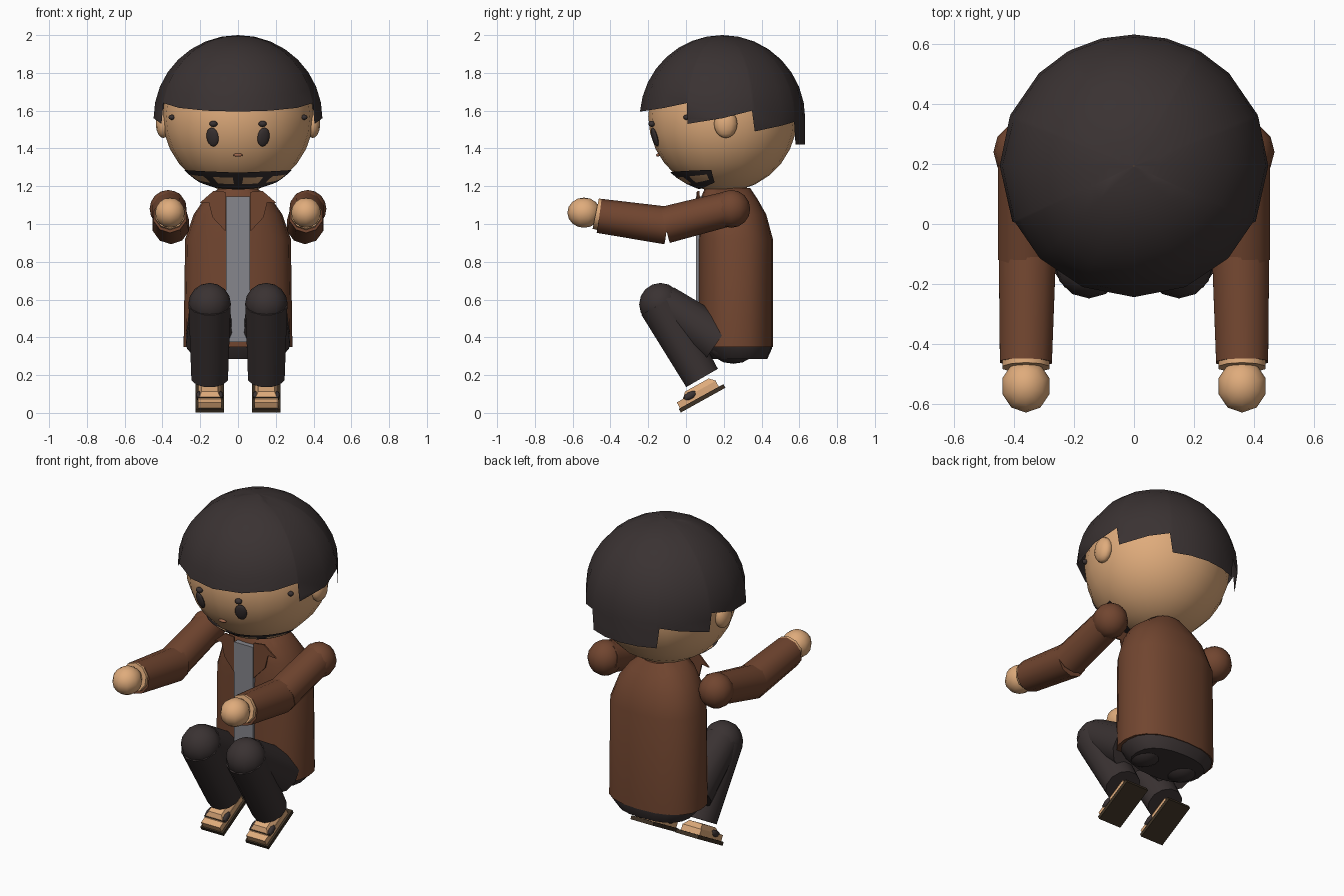
import bpy, bmesh, math
from mathutils import Vector, Matrix

if "Cube" in bpy.data.objects:
    bpy.data.objects.remove(bpy.data.objects["Cube"])


def material(name, rgb):
    m = bpy.data.materials.new(name)
    m.diffuse_color = (*rgb, 1)
    m.use_nodes = True
    m.node_tree.nodes["Principled BSDF"].inputs["Base Color"].default_value = m.diffuse_color
    return m


SKIN = material("skin", (0.74, 0.41, 0.20))
BROWN = material("jacket brown", (0.165, 0.060, 0.029))
DARK = material("charcoal", (0.042, 0.032, 0.032))
GREY = material("shirt grey", (0.24, 0.24, 0.265))
SOLE = material("sole brown", (0.045, 0.030, 0.017))
LIP = material("lip brown", (0.33, 0.13, 0.07))


def make(name, bm, mats, angle=40):
    bmesh.ops.recalc_face_normals(bm, faces=bm.faces)
    me = bpy.data.meshes.new(name)
    bm.to_mesh(me)
    bm.free()
    ob = bpy.data.objects.new(name, me)
    bpy.context.collection.objects.link(ob)
    for m in mats:
        me.materials.append(m)
    bpy.ops.object.select_all(action='DESELECT')
    ob.select_set(True)
    bpy.context.view_layer.objects.active = ob
    if angle:
        bpy.ops.object.shade_smooth_by_angle(angle=math.radians(angle))
    return ob


def loft(name, rings, mat, caps=True, closed=True, angle=40):
    bm = bmesh.new()
    rows = [[bm.verts.new(p) for p in r] for r in rings]
    n = len(rows[0])
    for a, b in zip(rows, rows[1:]):
        for i in range(n if closed else n - 1):
            j = (i + 1) % n
            bm.faces.new((a[i], a[j], b[j], b[i]))
    if caps:
        bm.faces.new(rows[0])
        bm.faces.new(rows[-1])
    return make(name, bm, [mat], angle)


def tube(name, p0, p1, r0, r1, mat, n=10):
    p0, p1 = Vector(p0), Vector(p1)
    q = (p1 - p0).to_track_quat('Z', 'Y')
    circle = [Vector((math.cos(t), math.sin(t), 0)) for t in
              (2 * math.pi * (i + .5) / n for i in range(n))]
    return loft(name, [[p + q @ (c * r) for c in circle]
                       for p, r in ((p0, r0), (p1, r1))], mat, angle=50)


def ball(name, c, r, mat, seg=12, rings=8, rot=None):
    bm = bmesh.new()
    bmesh.ops.create_uvsphere(bm, u_segments=seg, v_segments=rings, radius=1)
    m = Matrix.Translation(c) @ (rot or Matrix()) @ Matrix.Diagonal((*r, 1))
    bmesh.ops.transform(bm, matrix=m, verts=bm.verts)
    return make(name, bm, [mat], 60)


def box(name, c, size, mat, rot=None, taper=1.0):
    bm = bmesh.new()
    bmesh.ops.create_cube(bm, size=1)
    for v in bm.verts:
        if v.co.z > 0:
            v.co.x *= taper
            v.co.y *= taper
    m = Matrix.Translation(c) @ (rot or Matrix()) @ Matrix.Diagonal((*size, 1))
    bmesh.ops.transform(bm, matrix=m, verts=bm.verts)
    return make(name, bm, [mat], 0)


def oval(z, rx, y0, y1, n=20, k=0.85):
    """Slightly squared horizontal ring."""
    pts = []
    for i in range(n):
        t = 2 * math.pi * i / n
        c, s = math.cos(t), math.sin(t)
        pts.append((rx * math.copysign(abs(c) ** k, c),
                    (y0 + y1) / 2 + (y1 - y0) / 2 * math.copysign(abs(s) ** k, s), z))
    return pts


# Head, neck
HC, HR = Vector((0, 0.195, 1.57)), 0.40
ball("head", HC, (0.40, 0.395, 0.40), SKIN, 20, 14)
tube("neck", (0, 0.23, 1.12), (0, 0.22, 1.22), 0.11, 0.10, SKIN, 12)


def on_head(x, z, out=0.0):
    dx, dz = x, z - HC.z
    return Vector((x, HC.y - math.sqrt(max(HR * HR - dx * dx - dz * dz, 0)) - out, z))


# Hair cap with a stepped hem; angle measured from the front, per half
half = [(0, 1.595), (22.5, 1.60), (45, 1.615), (64, 1.64), (65, 1.53), (90, 1.56),
        (111, 1.60), (113, 1.49), (135, 1.52), (150, 1.54), (152, 1.42), (166, 1.42), (180, 1.42)]
hem = half + [(360 - a, z) for a, z in half[-2:0:-1]]
rings = []
for k in range(10):
    ring = []
    for a, zh in hem:
        end = math.acos(max((zh - 1.56) / 0.44, 0))
        if k < 9:
            th = end * (k + 0.02) / 8 if k < 8 else end
            z, r = 1.56 + 0.44 * math.cos(th), math.sin(th)
        else:
            z, r = zh, math.sin(end)
        t = math.radians(a)
        ring.append((0.447 * r * math.sin(t), 0.193 - 0.438 * r * math.cos(t), z))
    rings.append(ring)
hair = loft("hair", rings, DARK, caps=False, angle=60)

# Face: eyes, brows, temple marks, ears
for s in (-1, 1):
    p = on_head(s * 0.135, 1.46)
    face_turn = Matrix.Rotation(s * math.radians(20), 4, 'Z') @ Matrix.Rotation(math.radians(16), 4, 'X')
    ball("eye", p, (0.034, 0.012, 0.052), DARK, 12, 8, face_turn)
    ball("brow", on_head(s * 0.13, 1.53), (0.022, 0.018, 0.016), DARK, 8, 6)
    ball("temple_mark", on_head(s * 0.35, 1.565), (0.018, 0.015, 0.014), DARK, 8, 6)
    ball("ear", (s * 0.395, 0.21, 1.53), (0.04, 0.062, 0.075), SKIN, 12, 8)
ball("mouth", on_head(0, 1.365), (0.027, 0.010, 0.009), LIP, 10, 6)

# Beard band wrapped around the chin, with skin slots in its middle row
bm = bmesh.new()
cols = []
for i in range(25):
    a = -78 + 6.5 * i
    t, w = math.radians(a), abs(a) / 78
    top, low = 1.272 + 0.015 * w, 1.185 + 0.035 * w ** 3
    col = []
    for f in (0, 0.3, 0.68, 1):
        z = low + (top - low) * f
        r = math.sqrt(0.405 ** 2 - (z - HC.z) ** 2) + 0.003
        col.append(bm.verts.new((r * math.sin(t), HC.y - r * math.cos(t), z)))
    cols.append(col)
for i in range(24):
    for k in range(3):
        f = bm.faces.new((cols[i][k], cols[i + 1][k], cols[i + 1][k + 1], cols[i][k + 1]))
        f.material_index = 1 if k == 1 and i % 6 not in (0, 5) else 0
make("beard", bm, [DARK, SKIN])

# Jacket, shirt panel and seat of the trousers
loft("jacket", [oval(0.35, 0.288, 0.065, 0.46), oval(0.92, 0.28, 0.065, 0.46),
                oval(1.05, 0.235, 0.07, 0.425), oval(1.13, 0.18, 0.075, 0.38),
                oval(1.19, 0.10, 0.10, 0.34)], BROWN)
loft("trouser_seat", [oval(0.365, 0.275, 0.09, 0.455), oval(0.34, 0.27, 0.10, 0.455),
                      oval(0.285, 0.22, 0.14, 0.43)], DARK)
box("shirt_panel", (0, 0.08, 0.76), (0.125, 0.055, 0.77), GREY)

for s in (-1, 1):
    # Lapel
    outline = [(0.065, 1.17), (0.13, 1.175), (0.205, 1.11), (0.155, 1.115), (0.135, 1.035), (0.065, 0.96)]
    loft("lapel", [[(s * x, y + 0.08 * max(x - 0.06, 0), z) for x, z in outline]
                   for y in (0.056, 0.065)], BROWN, angle=0)

    # Arm
    ball("shoulder", (s * 0.37, 0.24, 1.08), (0.098, 0.10, 0.10), BROWN)
    tube("upper_arm", (s * 0.365, 0.26, 1.09), (s * 0.36, -0.11, 0.995), 0.092, 0.098, BROWN)
    tube("forearm", (s * 0.355, -0.10, 0.992), (s * 0.36, -0.46, 1.043), 0.10, 0.091, BROWN)
    tube("wrist", (s * 0.36, -0.43, 1.045), (s * 0.36, -0.478, 1.055), 0.084, 0.082, SKIN)
    ball("hand", (s * 0.36, -0.54, 1.06), (0.082, 0.088, 0.08), SKIN, 10, 8)

    # Leg
    ball("buttock", (s * 0.13, 0.25, 0.36), (0.11, 0.13, 0.10), DARK)
    tube("thigh", (s * 0.15, 0.17, 0.38), (s * 0.15, -0.12, 0.58), 0.13, 0.105, DARK, 12)
    ball("knee", (s * 0.15, -0.135, 0.575), (0.113, 0.113, 0.113), DARK)
    tube("shin", (s * 0.15, -0.14, 0.575), (s * 0.15, 0.085, 0.185), 0.115, 0.10, DARK, 12)

    # Sandal and foot, pitched toe-down
    tilt = Matrix.Rotation(math.radians(29), 4, 'X')

    def at(y, z, x=0.0):
        return Vector((s * 0.15 + x, 0.085, 0.077)) + tilt.to_3x3() @ Vector((0, y, z))

    box("sole", at(0, 0), (0.15, 0.27, 0.022), SOLE, tilt)
    box("foot", at(-0.01, 0.028), (0.125, 0.235, 0.036), SKIN, tilt)
    box("foot_top", at(0.01, 0.06), (0.12, 0.20, 0.03), SKIN, tilt, 0.72)
    for e in (-1, 1):
        ball("strap_knob", at(-0.05, 0.043, e * 0.057), (0.015, 0.04, 0.02), DARK, 8, 6, tilt)
    box("strap", at(-0.075, 0.046), (0.13, 0.022, 0.014), SOLE, tilt)
